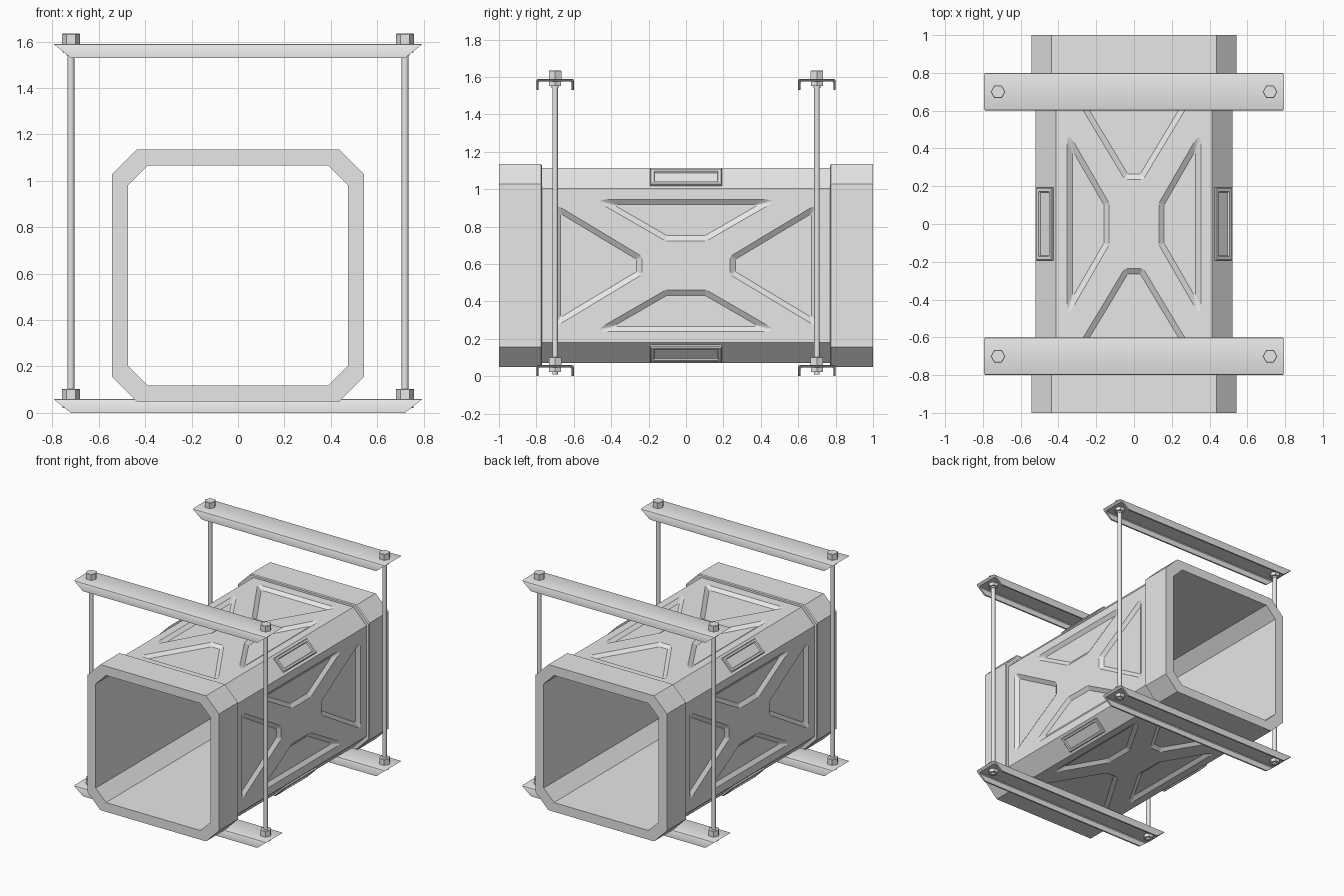
import bpy, bmesh, math
from mathutils import Matrix, Vector

if "Cube" in bpy.data.objects:
    bpy.data.objects.remove(bpy.data.objects["Cube"])

grey = bpy.data.materials.new("light_grey_metal")
grey.diffuse_color = (0.8, 0.8, 0.8, 1)
grey.use_nodes = True
grey.node_tree.nodes["Principled BSDF"].inputs["Base Color"].default_value = grey.diffuse_color
CZ = 0.592                     # height of the duct axis
HALF = 0.522                   # half width of the duct body


def finish(name, bm, smooth=None):
    bmesh.ops.recalc_face_normals(bm, faces=bm.faces)
    me = bpy.data.meshes.new(name)
    bm.to_mesh(me)
    bm.free()
    me.materials.append(grey)
    ob = bpy.data.objects.new(name, me)
    bpy.context.collection.objects.link(ob)
    if smooth:
        bpy.ops.object.select_all(action='DESELECT')
        ob.select_set(True)
        bpy.context.view_layer.objects.active = ob
        bpy.ops.object.shade_smooth_by_angle(angle=math.radians(smooth))
    return ob


def loft(bm, rings, closed=False, caps=True):
    vs = [[bm.verts.new(p) for p in r] for r in rings]
    n = len(vs[0])
    pairs = list(zip(vs, vs[1:])) + ([(vs[-1], vs[0])] if closed else [])
    for a, b in pairs:
        for i in range(n):
            j = (i + 1) % n
            bm.faces.new((a[i], a[j], b[j], b[i]))
    if caps and not closed:
        bm.faces.new(vs[0])
        bm.faces.new(vs[-1])


def octagon(y, h, c):
    k = h - c
    pts = [(h, -k), (h, k), (k, h), (-k, h), (-h, k), (-h, -k), (-k, -h), (k, -h)]
    return [(x, y, z + CZ) for x, z in pts]


def tube(name, rings):
    bm = bmesh.new()
    loft(bm, [octagon(*r) for r in rings], closed=True)
    return finish(name, bm)


# Duct body
body = tube("duct_body", [(-0.78, HALF, 0.11), (0.78, HALF, 0.11),
                          (0.78, 0.474, 0.085), (-0.78, 0.474, 0.085)])

# End collars
for s, nm in ((-1, "front_collar"), (1, "back_collar")):
    tube(nm, [(s * 1.0, 0.543, 0.107), (s * 0.776, 0.543, 0.107), (s * 0.77, 0.537, 0.107),
              (s * 0.77, 0.474, 0.085), (s * 1.0, 0.474, 0.085)])


# Pressed pockets that leave an X on every side
def inset(poly, w):
    out, n = [], len(poly)
    for i in range(n):
        p = Vector(poly[i])
        a = (p - Vector(poly[i - 1])).normalized()
        b = (Vector(poly[(i + 1) % n]) - p).normalized()
        na, nb = Vector((-a.y, a.x)), Vector((-b.y, b.x))
        out.append(p + (na + nb) * (w / (1 + na.dot(nb))))
    return out


def fillet(poly, r):
    out, n = [], len(poly)
    for i in range(n):
        p = Vector(poly[i])
        a = (Vector(poly[i - 1]) - p).normalized()
        b = (Vector(poly[(i + 1) % n]) - p).normalized()
        d = r / math.tan(a.angle(b) / 2)
        for t in (0, 1 / 3, 2 / 3, 1):
            out.append(p + a * d * (1 - t) ** 2 + b * d * t ** 2)
    return out


side = [(0.235, -0.05), (0.70, -0.33), (0.70, 0.33), (0.235, 0.05)]
upper = [(-0.11, 0.13), (0.11, 0.13), (0.50, 0.355), (-0.50, 0.355)]
pockets = [side, [(-u, -v) for u, v in side], upper, [(-u, -v) for u, v in upper]]
bm = bmesh.new()
for k in range(4):
    rot = Matrix.Translation((0, 0, CZ)) @ Matrix.Rotation(k * math.pi / 2, 4, 'Y')
    for poly in pockets:
        outer = fillet(poly, 0.02)
        inner = fillet(inset(poly, 0.03), 0.005)
        loft(bm, [[rot @ Vector((v, u, HALF + h)) for u, v in ring]
                  for ring, h in ((outer, 0.03), (outer, 0.001), (inner, -0.02))])
cutter = finish("pocket_cutter", bm)
mod = body.modifiers.new("pockets", 'BOOLEAN')
mod.operation, mod.solver, mod.object = 'DIFFERENCE', 'EXACT', cutter
dg = bpy.context.evaluated_depsgraph_get()
pressed = bpy.data.meshes.new_from_object(body.evaluated_get(dg))
body.modifiers.clear()
body.data = pressed
bpy.data.objects.remove(cutter)

# Framed plates on the four chamfers
for k in range(4):
    rot = (Matrix.Translation((0, 0, CZ)) @ Matrix.Rotation(math.radians(45 + 90 * k), 4, 'Y'))
    base = (2 * HALF - 0.11) / math.sqrt(2)
    bm = bmesh.new()
    rings = []
    for hx, hy, h in ((0.058, 0.192, -0.01), (0.058, 0.192, 0.01), (0.053, 0.187, 0.015),
                      (0.040, 0.172, 0.015), (0.036, 0.168, 0.005)):
        rings.append([rot @ Vector((sx * hx, sy * hy, base + h))
                      for sx, sy in ((-1, -1), (1, -1), (1, 1), (-1, 1))])
    loft(bm, rings)
    finish("chamfer_plate_%d" % (k + 1), bm)

# Channel bars with slanted ends, below and above the duct
half = [(0.1, 0.0), (0.1, 0.05), (0.097, 0.057), (0.09, 0.06)]
halfin = [(0.082, 0.046), (0.088, 0.04), (0.088, 0.0)]
profile = (half[:] + [(-y, z) for y, z in reversed(half)]
           + [(-y, z) for y, z in reversed(halfin)] + halfin)
for z0, level in ((0.0, "lower"), (1.53, "upper")):
    for y0, end in ((-0.7, "front"), (0.7, "back")):
        bm = bmesh.new()
        loft(bm, [[(s * (0.72 + 0.075 * z / 0.06), y0 + y, z0 + z) for y, z in profile]
                  for s in (-1, 1)])
        finish("%s_%s_channel" % (level, end), bm, 35)


# Threaded rods and hex nuts
def prism(name, x, y, z0, z1, r, n, smooth=None, bevel=0.0):
    def ring(z, rr):
        return [(x + rr * math.cos(2 * math.pi * i / n), y + rr * math.sin(2 * math.pi * i / n), z)
                for i in range(n)]
    bm = bmesh.new()
    loft(bm, [ring(z0, r), ring(z1 - bevel, r), ring(z1, r - bevel)] if bevel
         else [ring(z0, r), ring(z1, r)])
    finish(name, bm, smooth)


for x in (-0.72, 0.72):
    for y in (-0.7, 0.7):
        tag = ("left" if x < 0 else "right") + ("_front" if y < 0 else "_back")
        prism("rod_" + tag, x, y, 0.01, 1.60, 0.015, 16, 40)
        for z0 in (0.0, 1.53):
            lvl = "lower" if z0 == 0 else "upper"
            prism("%s_top_nut_%s" % (lvl, tag), x, y, z0 + 0.058, z0 + 0.104, 0.039, 6, None, 0.003)
            prism("%s_under_nut_%s" % (lvl, tag), x, y, z0 + 0.022, z0 + 0.047, 0.036, 6)
        prism("rod_tip_" + tag, x, y, 1.54, 1.56, 0.018, 16, 40)
